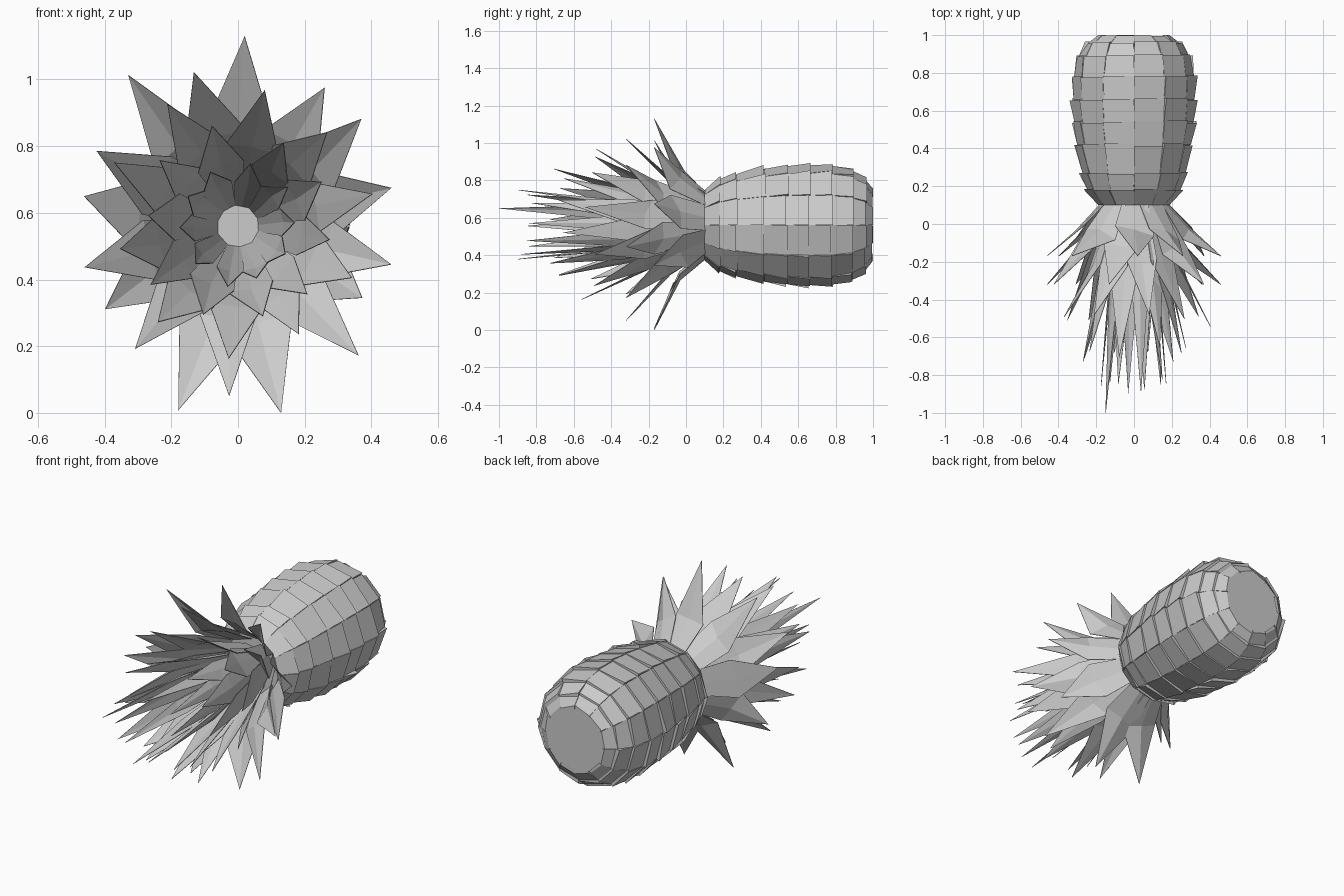
import bpy, random
from math import sin, cos, radians
from mathutils import Vector

if "Cube" in bpy.data.objects:
    bpy.data.objects.remove(bpy.data.objects["Cube"])

random.seed(4)
CZ = 0.56      # height of the fruit's long axis
SIDES = 12


def ring_point(r, deg, y):
    a = radians(deg)
    return Vector((r * cos(a), y, CZ + r * sin(a)))


def make(name, verts, faces):
    mesh = bpy.data.meshes.new(name)
    mesh.from_pydata(verts, [], faces)
    obj = bpy.data.objects.new(name, mesh)
    bpy.context.collection.objects.link(obj)
    return obj


# fruit core: 12-sided lathe along y with capped ends
profile = [(0.10, 0.185), (0.18, 0.243), (0.27, 0.27), (0.42, 0.298), (0.54, 0.312),
           (0.66, 0.317), (0.78, 0.314), (0.89, 0.288), (0.96, 0.238), (0.995, 0.175)]
verts, faces = [], []
for y, r in profile:
    verts += [ring_point(r, i * 30, y) for i in range(SIDES)]
for k in range(len(profile) - 1):
    for i in range(SIDES):
        j = (i + 1) % SIDES
        a, b = k * SIDES, (k + 1) * SIDES
        faces.append((a + i, b + i, b + j, a + j))
n = len(verts)
faces.append(tuple(range(SIDES)))
faces.append(tuple(reversed(range(n - SIDES, n))))
make("fruit_core", verts, faces)

# rind scales: wedge plates flared towards the base, slightly uneven
verts, faces = [], []
for (y0, r0), (y1, r1) in zip(profile, profile[1:]):
    for i in range(SIDES):
        a0, a1 = i * 30 + 0.3, i * 30 + 29.7
        lift = 0.014 + random.uniform(-0.004, 0.004)
        tilt = random.uniform(-0.008, 0.008)
        ye = min(y1 + random.uniform(-0.006, 0.008), 1.0)
        s = len(verts)
        verts += [ring_point(r0 + 0.003, a0, y0), ring_point(r0 + 0.003, a1, y0),
                  ring_point(r1 + lift + tilt, a1, ye),
                  ring_point(r1 + lift - tilt, a0, ye),
                  ring_point(r1 - 0.003, a0, ye), ring_point(r1 - 0.003, a1, ye)]
        faces += [(s, s + 3, s + 2, s + 1), (s + 3, s + 4, s + 5, s + 2),
                  (s, s + 4, s + 3), (s + 1, s + 2, s + 5), (s, s + 1, s + 5, s + 4)]
make("rind_scales", verts, faces)


def leaf_layer(name, leaves, base, mid, half_base, half_mid):
    """leaves: (angle, tip radius, tip y); base and mid: (radius, y)"""
    verts, faces = [], []
    for deg, tip_r, tip_y in leaves:
        t = Vector((-sin(radians(deg)), 0, cos(radians(deg))))
        twist = random.uniform(-4, 4)
        w = half_mid * random.uniform(0.9, 1.1)
        b = ring_point(base[0], deg, base[1])
        m = ring_point(mid[0], deg + twist, mid[1] + random.uniform(-0.03, 0.03))
        rib = ring_point(mid[0] + 0.008, deg + twist, mid[1])
        roll = Vector((0, random.uniform(-0.03, 0.03), 0))
        s = len(verts)
        verts += [b - t * half_base, b, b + t * half_base,
                  m - t * w - roll, rib, m + t * w + roll, ring_point(tip_r, deg, tip_y)]
        faces += [(s, s + 1, s + 4, s + 3), (s + 1, s + 2, s + 5, s + 4),
                  (s + 3, s + 4, s + 6), (s + 4, s + 5, s + 6)]
    obj = make(name, verts, faces)
    mod = obj.modifiers.new("thickness", 'SOLIDIFY')
    mod.thickness = 0.003
    mod.offset = 0


def spread(count, start, r, y):
    return [(start + i * 360 / count + random.uniform(-5, 5),
             r * random.uniform(0.9, 1.1), y + random.uniform(-0.04, 0.04))
            for i in range(count)]


# crown leaves, from the wide outer collar to the narrow inner spikes
outer = [(88, .57), (126, .56), (169, .47), (212, .47), (252, .58),
         (283, .575), (330, .43), (14, .474), (58, .49)]
second = [(106, .48), (152, .48), (195, .476), (230, .48), (267, .51),
          (313, .53), (346, .474), (41, .49)]
leaf_layer("crown_leaves_outer", [(a, r, -0.17) for a, r in outer],
           (0.165, 0.11), (0.29, -0.03), 0.07, 0.10)
leaf_layer("crown_leaves_second", [(a, r, -0.32) for a, r in second],
           (0.145, 0.11), (0.27, -0.12), 0.06, 0.09)
leaf_layer("crown_leaves_third", spread(10, 10, 0.39, -0.52),
           (0.115, 0.11), (0.235, -0.22), 0.045, 0.08)
leaf_layer("crown_leaves_fourth", spread(10, 30, 0.29, -0.69),
           (0.085, 0.11), (0.185, -0.30), 0.035, 0.066)
inner = spread(10, 41, 0.175, -0.86)
inner[3] = (149, 0.175, -1.0)
leaf_layer("crown_leaves_inner", inner,
           (0.06, 0.11), (0.13, -0.38), 0.022, 0.045)
